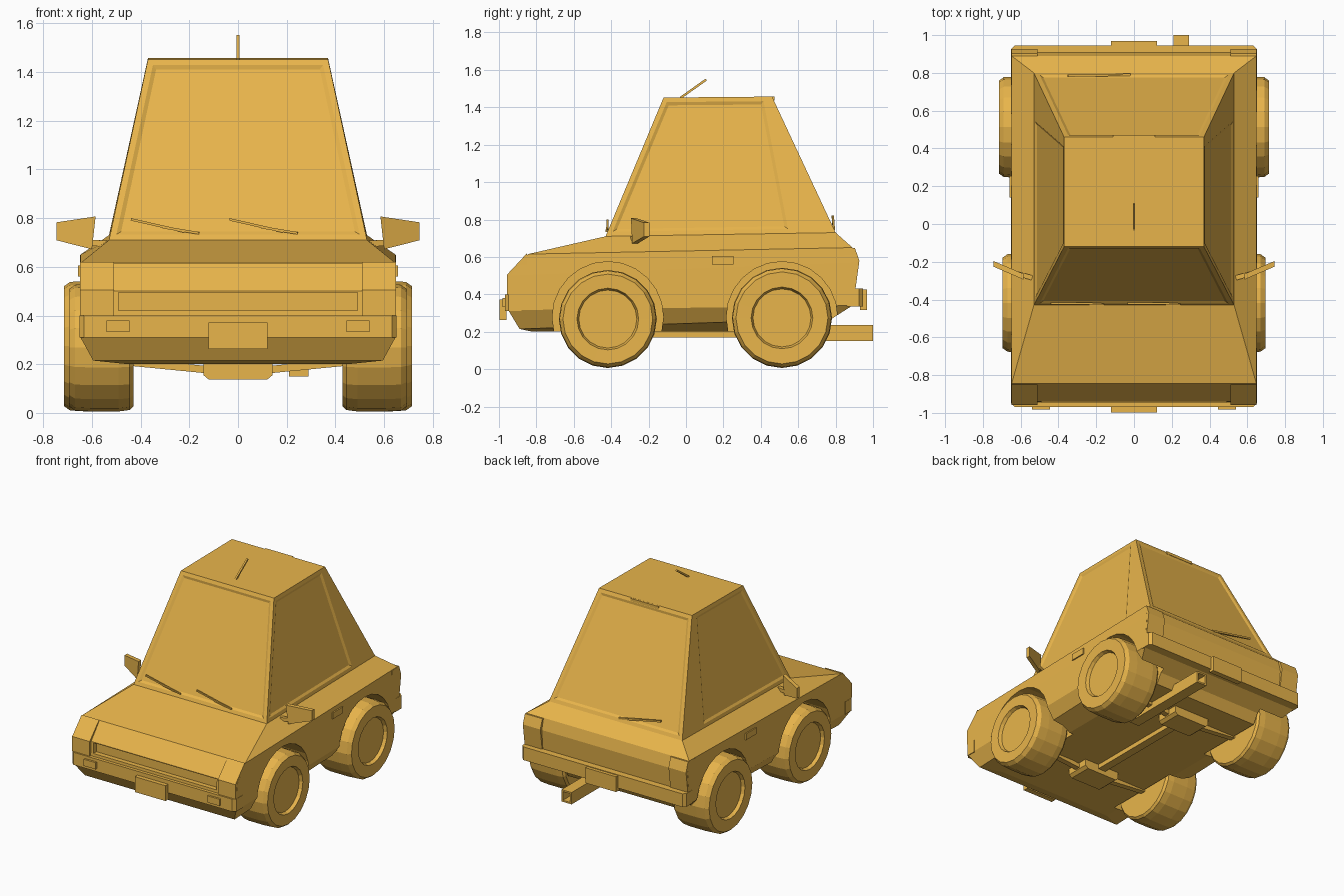
import bpy, bmesh, math
from mathutils import Matrix, Vector

if "Cube" in bpy.data.objects:
    bpy.data.objects.remove(bpy.data.objects["Cube"])

paint = bpy.data.materials.new("gold_paint")
paint.diffuse_color = (0.81, 0.46, 0.07, 1)
paint.use_nodes = True
paint.node_tree.nodes["Principled BSDF"].inputs["Base Color"].default_value = paint.diffuse_color


def finish(name, bm, mirror=False):
    bmesh.ops.recalc_face_normals(bm, faces=bm.faces)
    me = bpy.data.meshes.new(name)
    bm.to_mesh(me)
    bm.free()
    me.materials.append(paint)
    ob = bpy.data.objects.new(name, me)
    bpy.context.collection.objects.link(ob)
    if mirror:
        ob.modifiers.new("mirror", 'MIRROR')
    return ob


def loft(loops):
    """Closed solid through a stack of equal-length point loops."""
    bm = bmesh.new()
    rings = [[bm.verts.new(p) for p in loop] for loop in loops]
    n = len(rings[0])
    for a, b in zip(rings, rings[1:]):
        for i in range(n):
            j = (i + 1) % n
            bm.faces.new((a[i], a[j], b[j], b[i]))
    bm.faces.new(rings[0])
    bm.faces.new(rings[-1])
    bmesh.ops.recalc_face_normals(bm, faces=bm.faces)
    return bm


def add_box(bm, x, y, z):
    c = Vector([(a + b) / 2 for a, b in (x, y, z)])
    s = Vector([b - a for a, b in (x, y, z)])
    m = Matrix.Translation(c) @ Matrix.Diagonal(s).to_4x4()
    bmesh.ops.create_cube(bm, size=1, matrix=m)


def box(name, x, y, z, mirror=False):
    bm = bmesh.new()
    add_box(bm, x, y, z)
    return finish(name, bm, mirror)


def bar(name, a, b, w, h, mirror=False):
    """Rectangular rod between two points."""
    a, b = Vector(a), Vector(b)
    d = b - a
    m = (Matrix.Translation((a + b) / 2) @ d.to_track_quat('Z', 'Y').to_matrix().to_4x4()
         @ Matrix.Diagonal((w, h, d.length, 1)))
    bm = bmesh.new()
    bmesh.ops.create_cube(bm, size=1, matrix=m)
    return finish(name, bm, mirror)


def layer(x, yf, zf, yb, zb):
    return [(-x, yf, zf), (x, yf, zf), (x, yb, zb), (-x, yb, zb)]


AXLES = {"front": (-0.418, 0.262, 0.695), "rear": (0.513, 0.268, 0.715)}

# Body shell, stacked from floor to window line
body = finish("body", loft([
    layer(0.45, -0.82, 0.20, 0.74, 0.20),
    layer(0.595, -0.89, 0.215, 0.78, 0.27),
    layer(0.65, -0.95, 0.315, 0.89, 0.34),
    layer(0.65, -0.94, 0.50, 0.91, 0.57),
    layer(0.648, -0.845, 0.615, 0.89, 0.65),
    layer(0.53, -0.43, 0.71, 0.80, 0.73)]))

# Wheel arch and grille cutters
bm = bmesh.new()
for y, r, _ in AXLES.values():
    for s in (-1, 1):
        m = Matrix.Translation((s * 0.61, y, 0.278)) @ Matrix.Rotation(math.pi / 2, 4, 'Y')
        bmesh.ops.create_cone(bm, cap_ends=True, segments=24, radius1=0.297,
                              radius2=0.297, depth=0.38, matrix=m)
add_box(bm, (-0.49, 0.49), (-1.0, -0.91), (0.42, 0.495))
cutter = finish("body_cutter", bm)
cutter.hide_render = True
cutter.display_type = 'WIRE'
cut = body.modifiers.new("cut", 'BOOLEAN')
cut.operation = 'DIFFERENCE'
cut.solver = 'EXACT'
cut.object = cutter

# Cabin with recessed windows
bm = loft([
    [(-0.53, -0.43, 0.71), (0.53, -0.43, 0.71), (0.53, 0.575, 0.726),
     (0.53, 0.80, 0.73), (-0.53, 0.80, 0.73), (-0.53, 0.575, 0.726)],
    [(-0.37, -0.12, 1.452), (0.37, -0.12, 1.452), (0.37, 0.435, 1.457),
     (0.37, 0.46, 1.457), (-0.37, 0.46, 1.457), (-0.37, 0.435, 1.457)]])
windows = [f for f in bm.faces if abs(f.normal.z) < 0.8 and f.calc_area() > 0.3]
bmesh.ops.inset_individual(bm, faces=windows, thickness=0.025, use_even_offset=True)
bmesh.ops.inset_individual(bm, faces=windows, thickness=0.016, depth=-0.008,
                           use_even_offset=True)
finish("cabin", bm)

# Lamps at the four corners
lamps = {
    "headlight": [(-0.85, 0.40), (-0.957, 0.40), (-0.957, 0.505), (-0.85, 0.62)],
    "tail_light": [(0.82, 0.42), (0.905, 0.42), (0.927, 0.58), (0.903, 0.648), (0.82, 0.645)]}
for name, prof in lamps.items():
    finish(name, loft([[(x, y, z) for y, z in prof] for x in (0.51, 0.649)]), True)

# Bumpers with clipped corners
for name, y0, y1, z0, z1 in (("front_bumper", -0.88, -0.968, 0.31, 0.40),
                             ("rear_bumper", 0.86, 0.945, 0.335, 0.43)):
    c = math.copysign(0.02, y1)
    plan = [(-0.652, y0), (-0.652, y1 - c), (-0.632, y1), (0.632, y1),
            (0.652, y1 - c), (0.652, y0)]
    finish(name, loft([[(x, y, z) for x, y in plan] for z in (z0, z1)]))

# Plates, indicators, handles, roof lamp
box("front_plate", (-0.122, 0.122), (-0.998, -0.96), (0.262, 0.372))
box("rear_plate", (-0.122, 0.122), (0.93, 0.968), (0.315, 0.425))
box("indicator", (0.445, 0.54), (-0.982, -0.96), (0.332, 0.38), True)
box("door_handle", (0.64, 0.658), (0.14, 0.255), (0.56, 0.605), True)
box("brake_lamp", (-0.11, 0.11), (0.44, 0.472), (1.437, 1.4565))

# Door mirrors, angled in plan
outline = [(0.585, 0.807), (0.745, 0.783), (0.745, 0.709), (0.60, 0.672)]
finish("door_mirror", loft([[(x, -0.305 + (x - 0.56) * 0.43 + d, z) for x, z in outline]
                            for d in (0, 0.03)]), True)
bar("mirror_stalk", (0.54, -0.285, 0.695), (0.62, -0.262, 0.70), 0.025, 0.025, True)

# Wipers and aerial
for i, x in enumerate((-0.44, -0.035)):
    bar(f"wiper_blade_{i}", (x, -0.42, 0.795), (x + 0.22, -0.42, 0.745), 0.01, 0.01)
    bar(f"wiper_arm_{i}", (x + 0.13, -0.42, 0.763), (x + 0.28, -0.425, 0.738), 0.01, 0.01)
bar("rear_wiper", (-0.02, 0.79, 0.75), (-0.35, 0.785, 0.815), 0.012, 0.012)
bar("aerial", (0, -0.03, 1.45), (0, 0.108, 1.548), 0.012, 0.012)

# Wheels: lathed tyre and sunken rim, plus axle parts
for name, (yc, r, xo) in AXLES.items():
    prof = [(0, xo - 0.025), (0.155, xo - 0.025), (0.165, xo - 0.002), (r - 0.022, xo),
            (r - 0.004, xo - 0.025), (r, xo - 0.09),
            (r, 0.49), (r - 0.006, 0.445), (r - 0.02, 0.43), (0, 0.43)]
    bm = bmesh.new()
    vs = [bm.verts.new((x, yc, 0.006 + r + rad)) for rad, x in prof]
    es = [bm.edges.new(p) for p in zip(vs, vs[1:])]
    bmesh.ops.spin(bm, geom=vs + es, cent=(0, yc, 0.006 + r), axis=(1, 0, 0),
                   angle=math.tau, steps=20)
    bmesh.ops.remove_doubles(bm, verts=bm.verts, dist=0.0005)
    finish(name + "_wheel", bm, True)
    bar(name + "_axle", (0.10, yc, 0.175), (0.46, yc, 0.21), 0.04, 0.03, True)
    plan = [(-1, -1), (1, -1), (1, 1), (-1, 1)]
    finish(name + "_axle_housing", loft(
        [[(a * w, yc + b * 0.085, z) for a, b in plan]
         for w, z in ((0.12, 0.137), (0.142, 0.155), (0.142, 0.21))]))

# Drive shaft and hollow square exhaust
box("drive_shaft", (-0.03, 0.03), (-0.42, 0.52), (0.168, 0.21))
bm = bmesh.new()
add_box(bm, (0.21, 0.29), (0.30, 1.0), (0.15, 0.235))
end = [max(bm.faces, key=lambda f: f.calc_center_median().y)]
bmesh.ops.inset_individual(bm, faces=end, thickness=0.016)
bmesh.ops.inset_individual(bm, faces=end, thickness=0.001, depth=-0.08)
finish("exhaust", bm)
